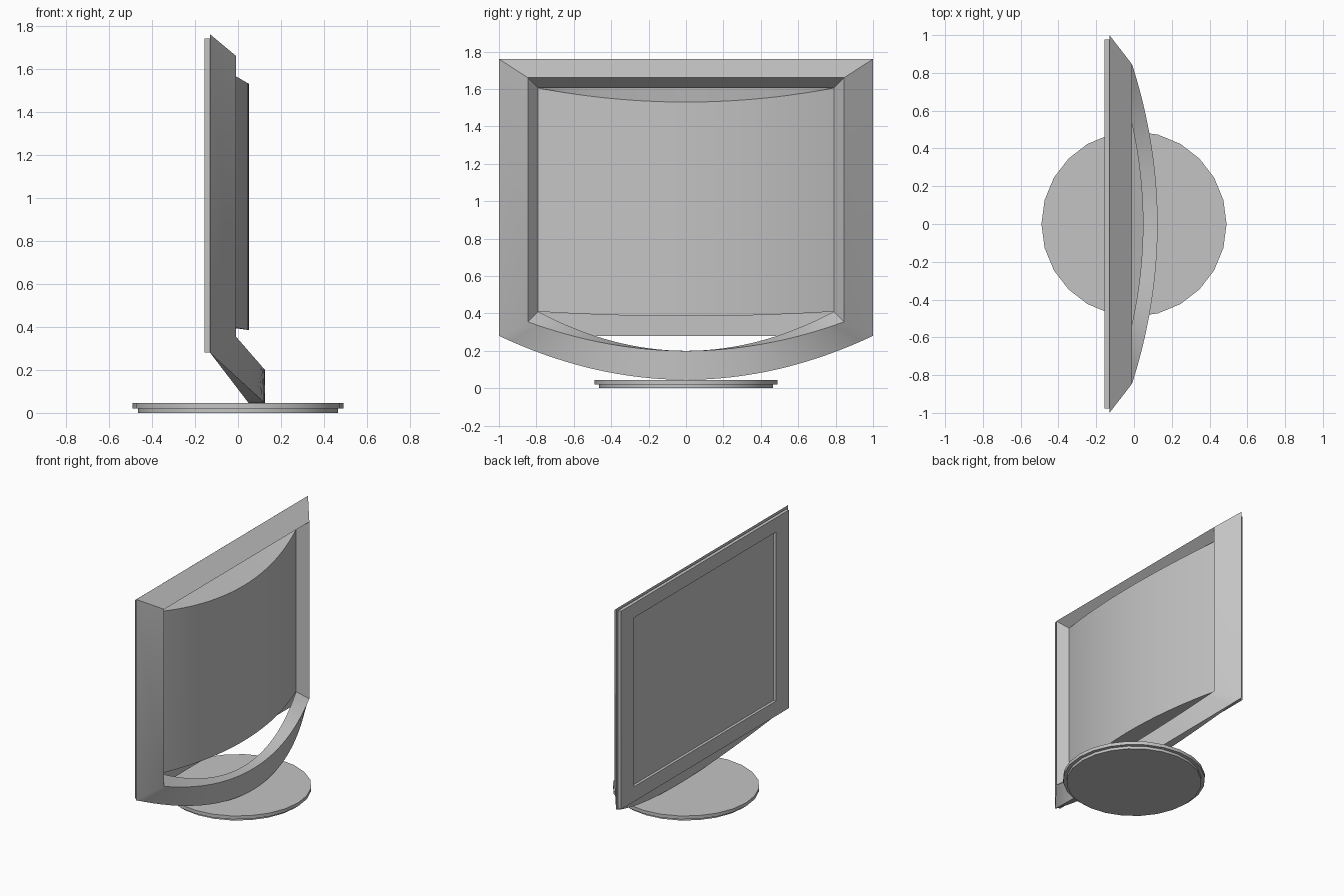
import bpy, bmesh
from math import radians
from mathutils import Vector

old = bpy.data.objects.get("Cube")
if old:
    bpy.data.objects.remove(old, do_unlink=True)

grey = bpy.data.materials.new("plain grey")
grey.use_nodes = True
grey.diffuse_color = (0.55, 0.55, 0.55, 1)
grey.node_tree.nodes["Principled BSDF"].inputs["Base Color"].default_value = (0.55, 0.55, 0.55, 1)


def finish(bm, name):
    bmesh.ops.remove_doubles(bm, verts=bm.verts, dist=0.0005)
    bmesh.ops.recalc_face_normals(bm, faces=bm.faces)
    mesh = bpy.data.meshes.new(name)
    bm.to_mesh(mesh)
    bm.free()
    mesh.materials.append(grey)
    obj = bpy.data.objects.new(name, mesh)
    bpy.context.collection.objects.link(obj)
    return obj


def smooth(obj, angle):
    bpy.ops.object.select_all(action='DESELECT')
    obj.select_set(True)
    bpy.context.view_layer.objects.active = obj
    bpy.ops.object.shade_smooth_by_angle(angle=radians(angle))


def loft(sections, name, closed):
    """Skin a row of four-point sections; cap the ends if it is open."""
    bm = bmesh.new()
    rows = [[bm.verts.new(p) for p in s] for s in sections]
    pairs = list(zip(rows, rows[1:]))
    if closed:
        pairs.append((rows[-1], rows[0]))
    for a, b in pairs:
        for i in range(4):
            j = (i + 1) % 4
            bm.faces.new((a[i], a[j], b[j], b[i]))
    if not closed:
        bm.faces.new(rows[0])
        bm.faces.new(rows[-1])
    return finish(bm, name)


def bow(corner, middle, t):
    """Point on a parabola through a corner, the middle and the mirrored corner."""
    p = Vector(middle).lerp(Vector(corner), t * t)
    p.y = corner[1] * t
    return p


STEPS = 32
spread = [2 * i / STEPS - 1 for i in range(STEPS + 1)]

# Bevelled frame whose lower edge bows down and outward to the foot
outer, inner, recess = (-0.13, 1, 0.28), (-0.01, 0.845, 0.355), (-0.08, 0.79, 0.41)
sections = [[bow(outer, (0.05, 0, 0.045), t),
             bow(outer, (0.125, 0, 0.045), t),
             bow(inner, (0.125, 0, 0.2), t),
             bow(recess, (0.05, 0, 0.2), t)] for t in spread]
for s in (1, -1):
    sections.append([(-0.13, s, 1.76), (-0.13, s, 1.76),
                     (-0.01, 0.845 * s, 1.66), (-0.08, 0.79 * s, 1.605)])
smooth(loft(sections, "frame", True), 25)

# Bulging panel set into the frame
sections = [[(-0.13, 0.79 * t, 0.41), (-0.13, 0.79 * t, 1.605),
             bow((-0.08, 0.79, 1.605), (0.05, 0, 1.53), t),
             bow((-0.08, 0.79, 0.41), (0.05, 0, 0.385), t)] for t in spread]
smooth(loft(sections, "bulging_panel", False), 25)

# Flat slab with a shallow sunken screen
bm = bmesh.new()
bmesh.ops.create_cube(bm, size=1)
for v in bm.verts:
    v.co = (-0.1425 + 0.025 * v.co.x, 1.955 * v.co.y, 1.01 + 1.46 * v.co.z)
bm.normal_update()
screen = min(bm.faces, key=lambda f: f.calc_center_median().x)
bmesh.ops.inset_individual(bm, faces=[screen], thickness=0.1)
for v in screen.verts:
    v.co.y = 0.825 if v.co.y > 0 else -0.825
    v.co.z = 1.635 if v.co.z > 1 else 0.39
bmesh.ops.inset_individual(bm, faces=[screen], thickness=0.002, depth=-0.018)
finish(bm, "screen_slab")

# Stepped round foot
for name, radius, low, high in (("foot_lower", 0.465, 0, 0.02),
                                ("foot_upper", 0.49, 0.02, 0.045)):
    bm = bmesh.new()
    bmesh.ops.create_cone(bm, cap_ends=True, segments=24, radius1=radius,
                          radius2=radius, depth=high - low)
    bmesh.ops.translate(bm, verts=bm.verts, vec=(0, 0, (low + high) / 2))
    smooth(finish(bm, name), 30)
